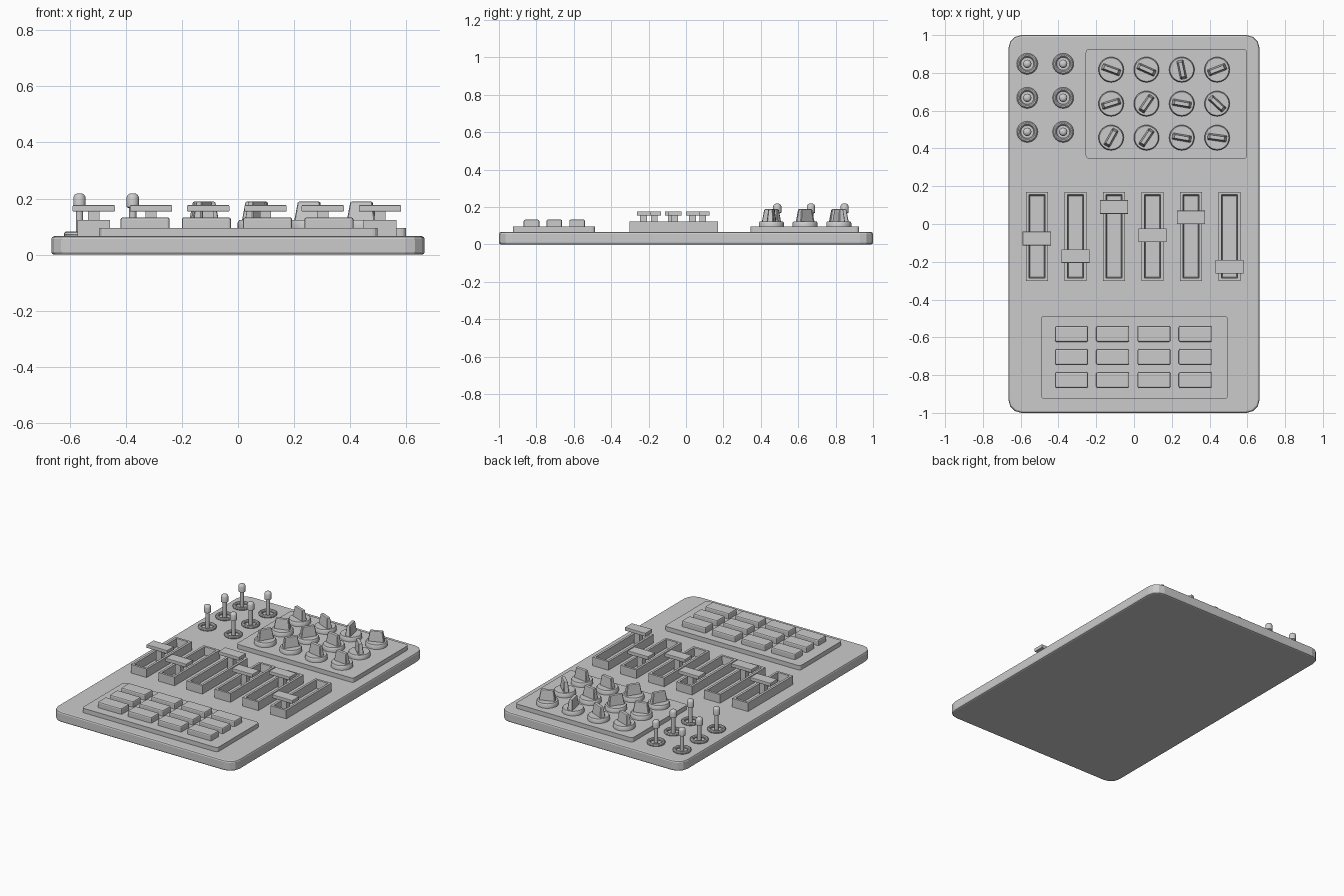
import bpy, bmesh, math
from mathutils import Matrix, Vector

old = bpy.data.objects.get("Cube")
if old:
    bpy.data.objects.remove(old)

grey = bpy.data.materials.new("plain grey")
grey.use_nodes = True
GREY = (0.6, 0.6, 0.6, 1)
grey.diffuse_color = GREY
grey.node_tree.nodes["Principled BSDF"].inputs["Base Color"].default_value = GREY


def finish(name, bm, loc, angle=0, smooth=False):
    bmesh.ops.recalc_face_normals(bm, faces=bm.faces)
    mesh = bpy.data.meshes.new(name)
    bm.to_mesh(mesh)
    bm.free()
    mesh.materials.append(grey)
    ob = bpy.data.objects.new(name, mesh)
    ob.location = loc
    ob.rotation_euler.z = angle
    bpy.context.collection.objects.link(ob)
    if smooth:
        bpy.ops.object.select_all(action='DESELECT')
        ob.select_set(True)
        bpy.context.view_layer.objects.active = ob
        bpy.ops.object.shade_smooth_by_angle(angle=math.radians(35))
    return ob


def block(name, x, y, z0, z1, w, d, corner=0, rim=0, both=False, taper=(1, 1), angle=0, segs=3):
    """Box standing on z0, with rounded upright corners and a bevelled rim."""
    h = z1 - z0
    bm = bmesh.new()
    bmesh.ops.create_cube(bm, size=1, matrix=Matrix.Translation((0, 0, h / 2)) @ Matrix.Diagonal((w, d, h, 1)))
    if corner:
        upright = [e for e in bm.edges if abs(e.verts[0].co.z - e.verts[1].co.z) > h / 2]
        bmesh.ops.bevel(bm, geom=upright, offset=corner, segments=segs, profile=0.5, affect='EDGES')
    for v in bm.verts:
        if v.co.z > h / 2:
            v.co.x *= taper[0]
            v.co.y *= taper[1]
    if rim:
        edges = [e for e in bm.edges if abs(e.verts[0].co.z - e.verts[1].co.z) < 1e-5
                 and (both or e.verts[0].co.z > h / 2)]
        bmesh.ops.bevel(bm, geom=edges, offset=rim, segments=2, profile=0.5, affect='EDGES')
    return finish(name, bm, (x, y, z0), angle)


def turned(name, x, y, z, profile, n=24, closed=False):
    """Revolve a (radius, height) profile around the upright axis."""
    bm = bmesh.new()
    verts = [bm.verts.new((r, 0, h)) for r, h in profile]
    pairs = list(zip(verts, verts[1:]))
    if closed:
        pairs.append((verts[-1], verts[0]))
    edges = [bm.edges.new(p) for p in pairs]
    bmesh.ops.spin(bm, geom=verts + edges, cent=(0, 0, 0), axis=(0, 0, 1), angle=math.tau, steps=n)
    bmesh.ops.remove_doubles(bm, verts=bm.verts, dist=1e-5)
    return finish(name, bm, (x, y, z), smooth=True)


def fader_frame(name, x, y, w, d, z0, z1):
    """Open trough: top face inset, then pushed down to a narrower floor."""
    h = z1 - z0
    bm = bmesh.new()
    bmesh.ops.create_cube(bm, size=1, matrix=Matrix.Translation((0, 0, h / 2)) @ Matrix.Diagonal((w, d, h, 1)))
    top = max(bm.faces, key=lambda f: f.calc_center_median().z)
    bmesh.ops.inset_region(bm, faces=[top], thickness=0.021)
    bmesh.ops.inset_region(bm, faces=[top], thickness=0.008)
    bmesh.ops.translate(bm, verts=top.verts[:], vec=Vector((0, 0, 0.008 - h)))
    return finish(name, bm, (x, y, z0))


# Base slab and the two raised plates
DECK, PLATE = 0.066, 0.095
block("base", 0, 0, 0, DECK, 1.33, 2, corner=0.07, rim=0.01, both=True)
block("knob_plate", 0.172, 0.636, DECK - 0.005, PLATE, 0.855, 0.58, corner=0.018)
block("pad_plate", 0.002, -0.706, DECK - 0.005, PLATE, 0.99, 0.44, corner=0.018)

# Push pads
for row in range(3):
    for col in range(4):
        block("pad", -0.331 + col * 0.2183, -0.582 - row * 0.122, PLATE - 0.003, 0.133,
              0.175, 0.084, corner=0.008, rim=0.008, segs=2)

# Rotary knobs: chamfered disc with a tapered grip
turns = [(-20, -24, -78, 21), (17, 56, -10, -43), (61, 56, -10, -8)]
disc = [(0, 0), (0.067, 0), (0.067, 0.02), (0.062, 0.028), (0, 0.028)]
for row, angles in enumerate(turns):
    for col, a in enumerate(angles):
        x, y = -0.121 + col * 0.187, 0.817 - row * 0.18
        turned("knob_disc", x, y, PLATE, disc, 32)
        block("knob_grip", x, y, 0.12, 0.189, 0.102, 0.036, corner=0.004, rim=0.005,
              taper=(0.78, 0.62), angle=math.radians(a), segs=1)

# Toggle switches: collar ring, thin stem and rounded head
collar = [(0.045 + 0.011 * math.cos(i * math.tau / 10), 0.011 * math.sin(i * math.tau / 10)) for i in range(10)]
lever = [(0, 0), (0.013, 0), (0.013, 0.1), (0.022, 0.104), (0.022, 0.138), (0.018, 0.147), (0.01, 0.152), (0, 0.152)]
for x in (-0.565, -0.375):
    for row in range(3):
        y = 0.848 - row * 0.18
        turned("toggle_collar", x, y, 0.072, collar, 24, closed=True)
        turned("toggle_lever", x, y, DECK, lever, 16)

# Sliding faders: trough, post and cap
for i, y in enumerate((-0.077, -0.17, 0.09, -0.06, 0.035, -0.227)):
    x = -0.514 + i * 0.204
    fader_frame("fader_frame", x, -0.066, 0.116, 0.472, DECK - 0.003, 0.123)
    block("fader_post", x, y, 0.07, 0.157, 0.04, 0.036)
    block("fader_cap", x, y, 0.154, 0.177, 0.15, 0.072, rim=0.003, both=True)
